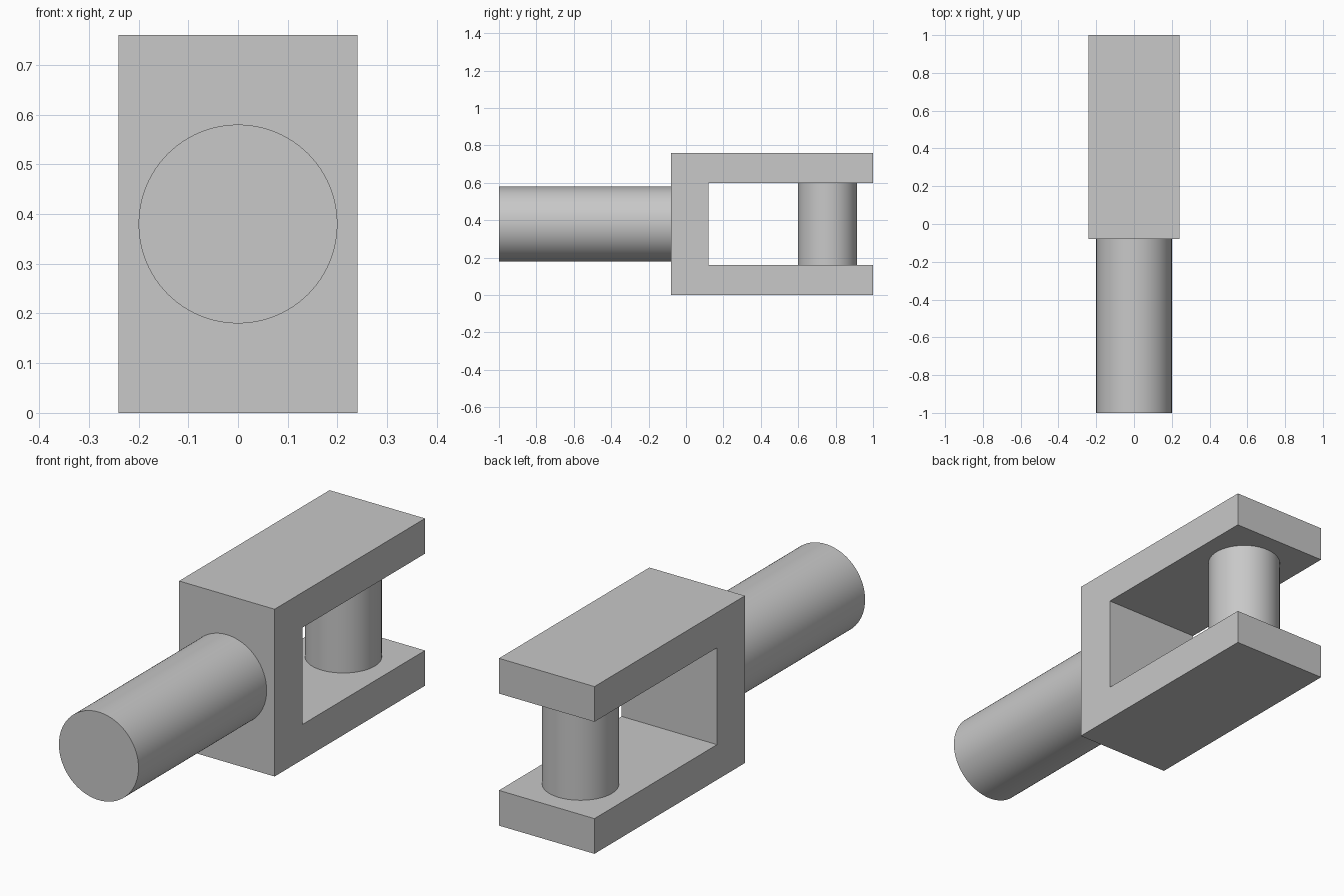
import bpy
import bmesh
import math
from mathutils import Matrix

cube = bpy.data.objects.get("Cube")
if cube:
    bpy.data.objects.remove(cube, do_unlink=True)

# Single plain grey metal
GREY = (0.58, 0.58, 0.58, 1.0)
metal = bpy.data.materials.new("grey_metal")
metal.use_nodes = True
metal.diffuse_color = GREY
metal.node_tree.nodes["Principled BSDF"].inputs["Base Color"].default_value = GREY

HEIGHT = 0.76
MID = HEIGHT / 2
ARM = 0.16            # thickness of each fork arm
HALF_WIDTH = 0.24
BACK, INNER, TIP = -0.08, 0.12, 1.0


def finish(name, bm):
    bmesh.ops.recalc_face_normals(bm, faces=bm.faces)
    mesh = bpy.data.meshes.new(name)
    bm.to_mesh(mesh)
    bm.free()
    mesh.materials.append(metal)
    obj = bpy.data.objects.new(name, mesh)
    bpy.context.collection.objects.link(obj)
    return obj


def cylinder(name, radius, length, matrix):
    bm = bmesh.new()
    bmesh.ops.create_cone(bm, cap_ends=True, segments=96, radius1=radius,
                          radius2=radius, depth=length, matrix=matrix)
    for face in bm.faces:
        face.smooth = len(face.verts) == 4
    for edge in bm.edges:
        edge.smooth = all(f.smooth for f in edge.link_faces)
    return finish(name, bm)


# Fork: C-shaped side profile extruded across the width
profile = [(BACK, 0), (TIP, 0), (TIP, ARM), (INNER, ARM),
           (INNER, HEIGHT - ARM), (TIP, HEIGHT - ARM), (TIP, HEIGHT), (BACK, HEIGHT)]
bm = bmesh.new()
side = bm.faces.new([bm.verts.new((-HALF_WIDTH, y, z)) for y, z in profile])
grown = bmesh.ops.extrude_face_region(bm, geom=[side], use_keep_orig=True)
bmesh.ops.translate(bm, vec=(2 * HALF_WIDTH, 0, 0),
                    verts=[v for v in grown["geom"] if isinstance(v, bmesh.types.BMVert)])
finish("fork", bm)

# Round shaft running forward from the fork
cylinder("shaft", 0.2, 1 + BACK,
         Matrix.Translation((0, (BACK - 1) / 2, MID)) @ Matrix.Rotation(math.pi / 2, 4, "X"))

# Upright pin between the arms
cylinder("pin", 0.158, HEIGHT - 2 * ARM, Matrix.Translation((0, 0.757, MID)))
